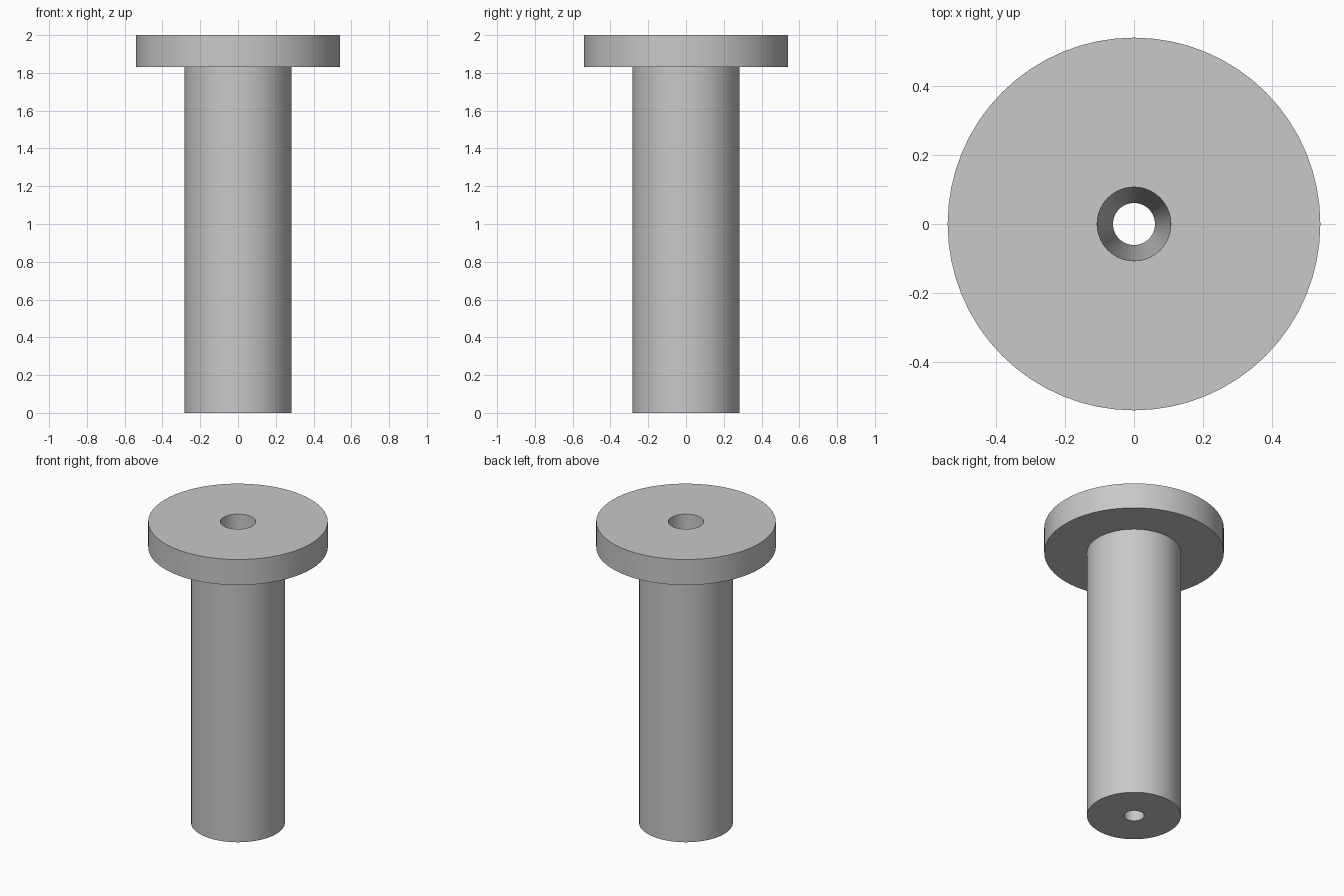
import bpy
import bmesh
from math import cos, sin, tau, radians

SEGMENTS = 64

cube = bpy.data.objects.get("Cube")
if cube:
    bpy.data.objects.remove(cube, do_unlink=True)

# Single grey material
grey = bpy.data.materials.new("plain grey")
grey.use_nodes = True
colour = (0.58, 0.58, 0.58, 1.0)
grey.diffuse_color = colour
grey.node_tree.nodes["Principled BSDF"].inputs["Base Color"].default_value = colour


def revolve(name, profile):
    """Spin a closed (radius, height) outline into a solid ring."""
    bm = bmesh.new()
    rings = [[bm.verts.new((r * cos(tau * i / SEGMENTS), r * sin(tau * i / SEGMENTS), z))
              for i in range(SEGMENTS)] for r, z in profile]
    for a, b in zip(rings, rings[1:] + rings[:1]):
        for i in range(SEGMENTS):
            j = (i + 1) % SEGMENTS
            bm.faces.new((a[i], a[j], b[j], b[i]))
    bmesh.ops.recalc_face_normals(bm, faces=bm.faces)
    mesh = bpy.data.meshes.new(name)
    bm.to_mesh(mesh)
    bm.free()
    mesh.materials.append(grey)
    obj = bpy.data.objects.new(name, mesh)
    bpy.context.collection.objects.link(obj)
    bpy.ops.object.select_all(action="DESELECT")
    obj.select_set(True)
    bpy.context.view_layer.objects.active = obj
    bpy.ops.object.shade_smooth_by_angle(angle=radians(30))
    return obj


# Flanged shaft with a tapered bore running its full length
shaft_radius, flange_radius = 0.283, 0.541
flange_bottom, top = 1.83, 2.0
bore_bottom, bore_top = 0.061, 0.107
revolve("flanged_shaft", [
    (bore_bottom, 0), (shaft_radius, 0), (shaft_radius, flange_bottom),
    (flange_radius, flange_bottom), (flange_radius, top), (bore_top, top),
])
